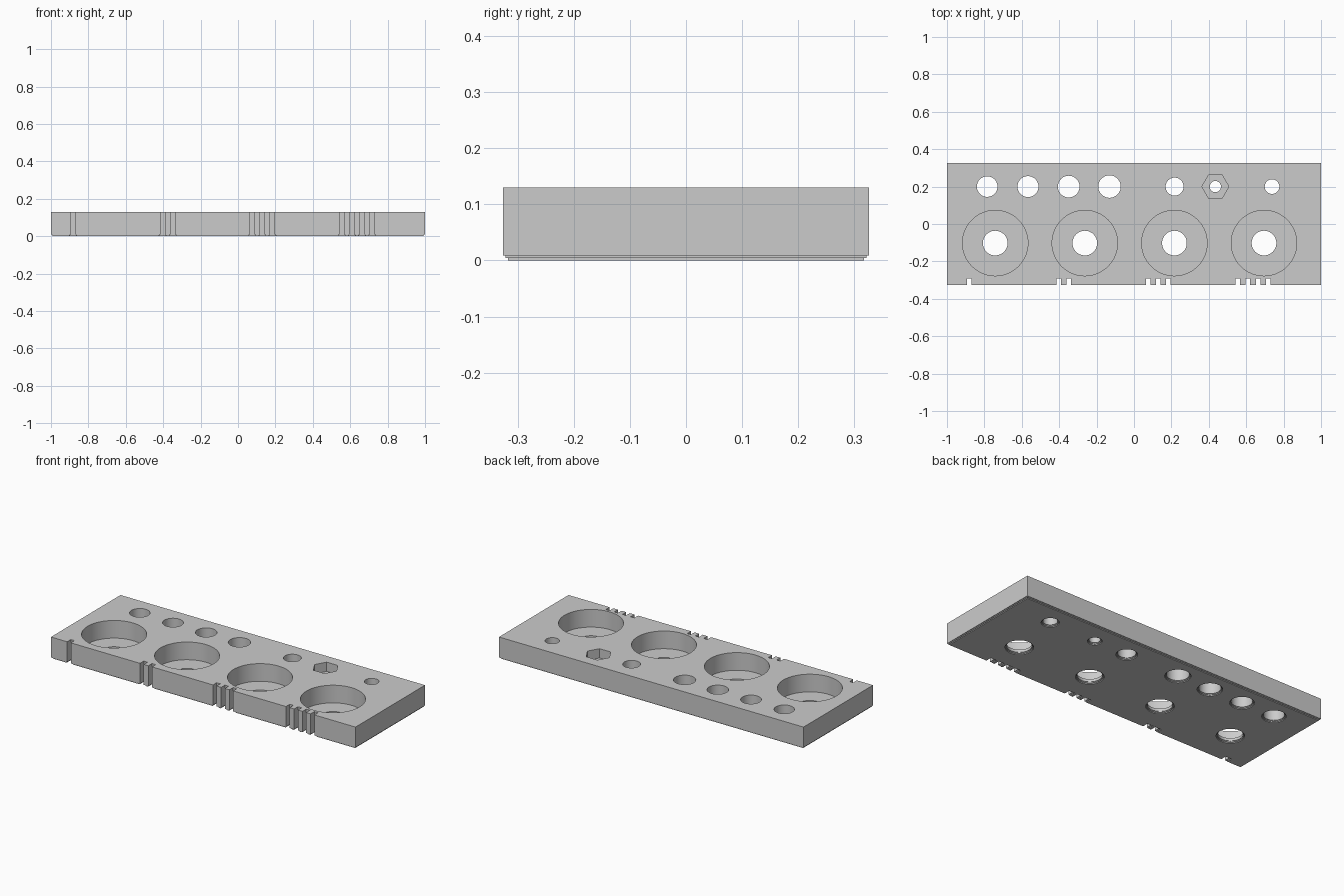
import bpy
import bmesh
from math import cos, sin, tau

default_cube = bpy.data.objects.get("Cube")
if default_cube:
    bpy.data.objects.remove(default_cube, do_unlink=True)

HALF_X, HALF_Y, TOP = 1.0, 0.326, 0.13
STEP, INSET = 0.0045, 0.0044      # height and width of each small step underneath
FLOOR = 0.025                     # floor of the round pockets
ABOVE, BELOW = 0.2, -0.05         # cutter overshoot

grey = bpy.data.materials.new("light grey")
grey.use_nodes = True
grey.diffuse_color = (0.6, 0.6, 0.6, 1)
grey.node_tree.nodes["Principled BSDF"].inputs["Base Color"].default_value = (0.6, 0.6, 0.6, 1)


def rectangle(x0, x1, y0, y1, grow=0):
    x0, x1, y0, y1 = x0 - grow, x1 + grow, y0 - grow, y1 + grow
    return [(x0, y0), (x1, y0), (x1, y1), (x0, y1)]


def polygon(x, y, radius, sides=64):
    return [(x + radius * cos(tau * i / sides), y + radius * sin(tau * i / sides))
            for i in range(sides)]


def loft(bm, layers):
    """Closed solid through a stack of (outline, z) layers."""
    rings = [[bm.verts.new((x, y, z)) for x, y in outline] for outline, z in layers]
    bm.faces.new(rings[0][::-1])
    bm.faces.new(rings[-1])
    for low, high in zip(rings, rings[1:]):
        n = len(low)
        for i in range(n):
            j = (i + 1) % n
            bm.faces.new((low[i], low[j], high[j], high[i]))


def stepped(shape, sign, bottom, top):
    """Layers of a prism whose lowest two steps widen or narrow."""
    return [(shape(sign * 2 * INSET), bottom), (shape(sign * 2 * INSET), STEP),
            (shape(sign * INSET), STEP), (shape(sign * INSET), 2 * STEP),
            (shape(0), 2 * STEP), (shape(0), top)]


def finish(bm, name):
    bmesh.ops.recalc_face_normals(bm, faces=bm.faces)
    mesh = bpy.data.meshes.new(name)
    bm.to_mesh(mesh)
    bm.free()
    obj = bpy.data.objects.new(name, mesh)
    bpy.context.collection.objects.link(obj)
    mesh.materials.append(grey)
    return obj


# Plate with a stepped lower edge
bm = bmesh.new()
loft(bm, stepped(lambda g: rectangle(-HALF_X, HALF_X, -HALF_Y, HALF_Y, g), -1, 0, TOP))
plate = finish(bm, "plate")

cuts = bmesh.new()


def hole(x, y, radius, pocket_radius=None, pocket_floor=FLOOR, sides=64):
    def ring(g):
        return polygon(x, y, radius + g)
    if pocket_radius is None:
        loft(cuts, stepped(ring, 1, BELOW, ABOVE))
    elif sides == 64:
        wide = polygon(x, y, pocket_radius)
        loft(cuts, stepped(ring, 1, BELOW, pocket_floor) + [(wide, pocket_floor), (wide, ABOVE)])
    else:
        # Hexagon traced with as many points as the round hole
        corners = polygon(x, y, pocket_radius, sides)
        per_side = 60 // sides
        wide = []
        for a, b in zip(corners, corners[1:] + corners[:1]):
            for k in range(per_side):
                t = k / per_side
                wide.append((a[0] + (b[0] - a[0]) * t, a[1] + (b[1] - a[1]) * t))

        def matched(g):
            return polygon(x, y, radius + g, len(wide))
        loft(cuts, stepped(matched, 1, BELOW, pocket_floor)
             + [(wide, pocket_floor), (wide, ABOVE)])


# Round pockets with a hole in the floor, and front notches counting up
for i in range(4):
    shift = 0.479 * i
    hole(-0.742 + shift, -0.102, 0.066, pocket_radius=0.175)
    for k in range(i + 1):
        x = -0.882 + shift + 0.0542 * k
        loft(cuts, stepped(
            lambda g: rectangle(x - 0.012, x + 0.012, -0.4, -0.291, g), 1, BELOW, ABOVE))

# Back row of through holes
for x, radius in ((-0.785, 0.055), (-0.567, 0.056), (-0.349, 0.058),
                  (-0.131, 0.06), (0.217, 0.048), (0.738, 0.039)):
    hole(x, 0.2, radius)

# Hexagonal nut recess
hole(0.435, 0.2, 0.03, pocket_radius=0.072, pocket_floor=TOP - 0.055, sides=6)

cutter = finish(cuts, "cutter")
cutter.hide_render = True

cut = plate.modifiers.new("cut", 'BOOLEAN')
cut.operation = 'DIFFERENCE'
cut.solver = 'EXACT'
cut.object = cutter

bpy.ops.object.select_all(action='DESELECT')
plate.select_set(True)
bpy.context.view_layer.objects.active = plate
bpy.ops.object.modifier_apply(modifier=cut.name)
bpy.data.objects.remove(cutter, do_unlink=True)
bpy.ops.object.shade_smooth_by_angle()
